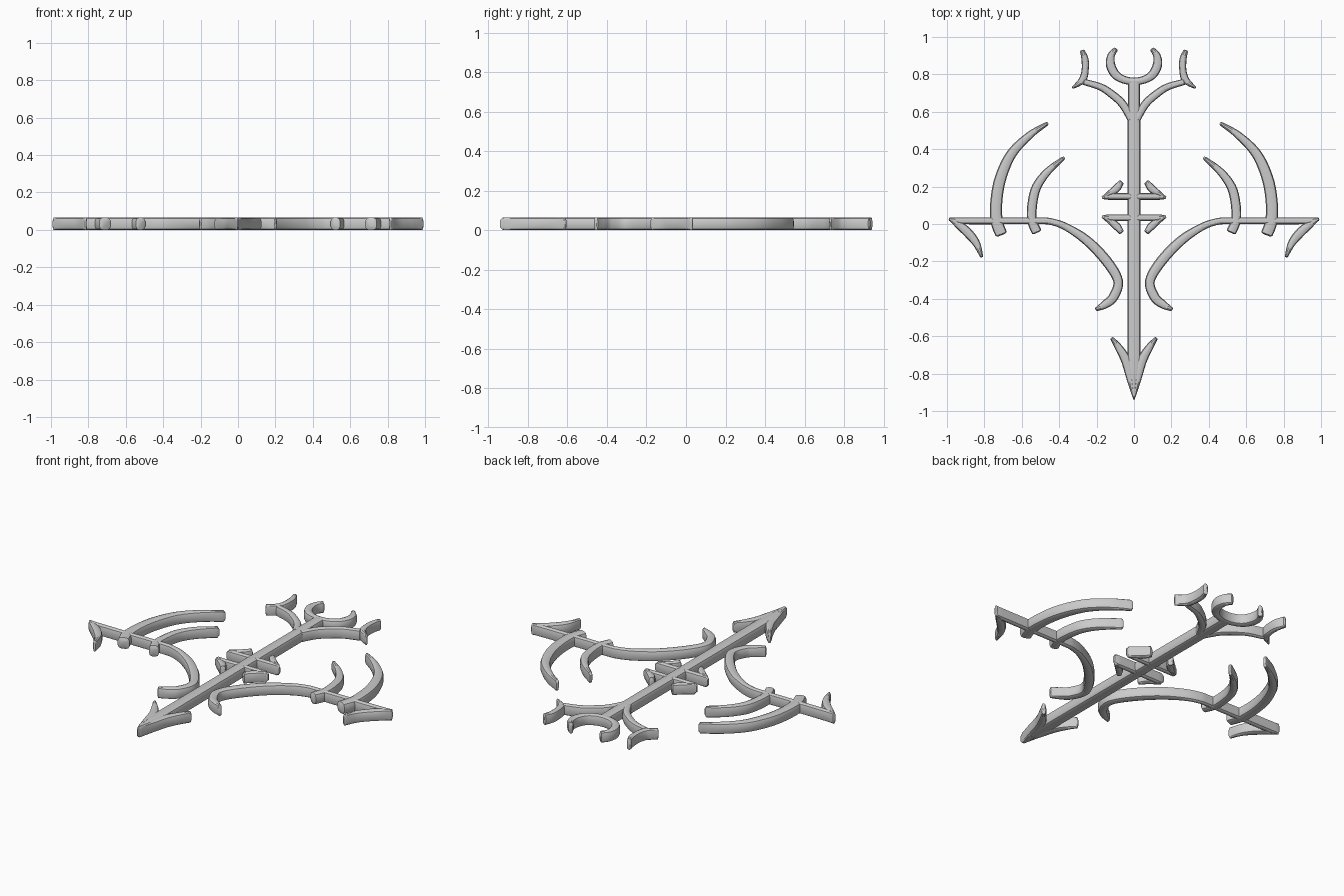
import bpy, bmesh, math
from mathutils import Vector

if "Cube" in bpy.data.objects:
    bpy.data.objects.remove(bpy.data.objects["Cube"])

H = 0.065   # thickness
B = 0.018   # edge bevel


def smooth_path(pts, n):
    """Catmull-Rom through (x, y, half_width) points."""
    v = [Vector(p) for p in pts]
    if n < 2:
        return v
    ext = [2 * v[0] - v[1]] + v + [2 * v[-1] - v[-2]]
    out = []
    for i in range(1, len(ext) - 2):
        a, b, c, d = ext[i - 1:i + 3]
        for k in range(n):
            t = k / n
            out.append(0.5 * (2 * b + (c - a) * t + (2 * a - 5 * b + 4 * c - d) * t * t
                              + (3 * b - a - 3 * c + d) * t ** 3))
    return out + [v[-1]]


def section(w, end):
    """Bevelled cross-section as (offset, z) pairs; ends are pulled in."""
    if end:
        w, b, lo, hi = w * 0.6, w * 0.2, B * 0.8, H - B * 0.8
    else:
        b, lo, hi = min(B, w * 0.65), 0.0, H
    half = []
    for ang in (0, 45, 90):
        a = math.radians(ang)
        half.append((w - b + b * math.cos(a), hi - (B if not end else B * 0.3) * (1 - math.sin(a))))
    right = [(x, lo + hi - z) for x, z in reversed(half)] + half
    return right + [(-x, z) for x, z in reversed(right)]


def ribbon(name, pts, n=6, mirror=True):
    path = smooth_path(pts, n)
    d0, d1 = path[1] - path[0], path[-2] - path[-1]
    path.insert(1, path[0] + d0 * min(0.5, 0.015 / d0.xy.length))
    path.insert(-1, path[-1] + d1 * min(0.5, 0.015 / d1.xy.length))
    bm = bmesh.new()
    rings = []
    for i, p in enumerate(path):
        t = (path[min(i + 1, len(path) - 1)] - path[max(i - 1, 0)]).xy.normalized()
        side = Vector((t.y, -t.x))
        prof = section(max(p.z, 0.004), i in (0, len(path) - 1))
        rings.append([bm.verts.new((p.x + side.x * o, p.y + side.y * o, z)) for o, z in prof])
    m = len(rings[0])
    for r, s in zip(rings, rings[1:]):
        for j in range(m):
            bm.faces.new((r[j], r[(j + 1) % m], s[(j + 1) % m], s[j]))
    bm.faces.new(rings[0])
    bm.faces.new(rings[-1])
    bmesh.ops.recalc_face_normals(bm, faces=bm.faces)
    me = bpy.data.meshes.new(name)
    bm.to_mesh(me)
    bm.free()
    ob = bpy.data.objects.new(name, me)
    bpy.context.collection.objects.link(ob)
    if mirror:
        ob.modifiers.new("mirror", 'MIRROR')
    return ob


# Central shaft running into the lower point
ribbon("shaft", [(0, .775, .033), (0, -.70, .036), (0, -.78, .036), (0, -.86, .02), (0, -.94, .005)], 1, False)

# Crescent on top
horn = [(.095, .938, .012), (.122, .90, .02), (.125, .85, .025), (.10, .80, .024), (.055, .772, .021)]
ribbon("crescent", horn + [(0, .763, .02)] + [(-x, y, w) for x, y, w in reversed(horn)], 5, False)

# Forked branches with barbs
ribbon("branch", [(.012, .555, .02), (.06, .64, .022), (.12, .695, .021), (.18, .733, .019), (.275, .762, .016)])
ribbon("branch_barb", [(.278, .93, .012), (.262, .88, .019), (.261, .825, .019), (.272, .777, .02),
                       (.30, .748, .014), (.33, .728, .006)])

# Lower arrowhead blades
ribbon("lower_blade", [(.12, -.608, .009), (.082, -.66, .02), (.043, -.73, .026), (.022, -.82, .02), (.002, -.93, .005)])

# Small cross bars with barbs, pointing apart
for label, y, s in (("upper", .147, 1), ("lower", .033, -1)):
    ribbon(label + "_bar", [(-.172, y - s * .005, .01), (-.13, y, .018), (.13, y, .018), (.172, y - s * .005, .01)], 1, False)
    ribbon(label + "_barb", [(.065, y + s * .08, .014), (.10, y + s * .038, .021), (.165, y - s * .004, .007)])

# Side arms curling down toward the shaft
ribbon("arm", [(.99, .027, .008), (.93, .018, .018), (.65, .017, .018), (.5, .017, .018), (.44, .012, .018),
               (.36, -.017, .02), (.25, -.09, .026), (.145, -.2, .028), (.085, -.305, .026),
               (.11, -.39, .026), (.155, -.43, .022), (.205, -.458, .01)])
ribbon("arm_blade", [(.813, -.178, .008), (.842, -.105, .02), (.885, -.05, .025), (.93, -.01, .022), (.985, .026, .008)])

# Curved ribs crossing the arms
ribbon("large_rib", [(.46, .54, .01), (.56, .473, .02), (.655, .375, .027), (.712, .25, .031),
                     (.735, .13, .032), (.735, .02, .033), (.708, -.06, .032)])
ribbon("small_rib", [(.372, .356, .01), (.46, .282, .02), (.52, .2, .025), (.543, .11, .026),
                     (.545, .02, .026), (.518, -.047, .027)])

# Smooth rounded bevels, crisp corners
for ob in bpy.context.collection.objects:
    ob.select_set(True)
    bpy.context.view_layer.objects.active = ob
bpy.ops.object.shade_smooth_by_angle(angle=math.radians(30))
